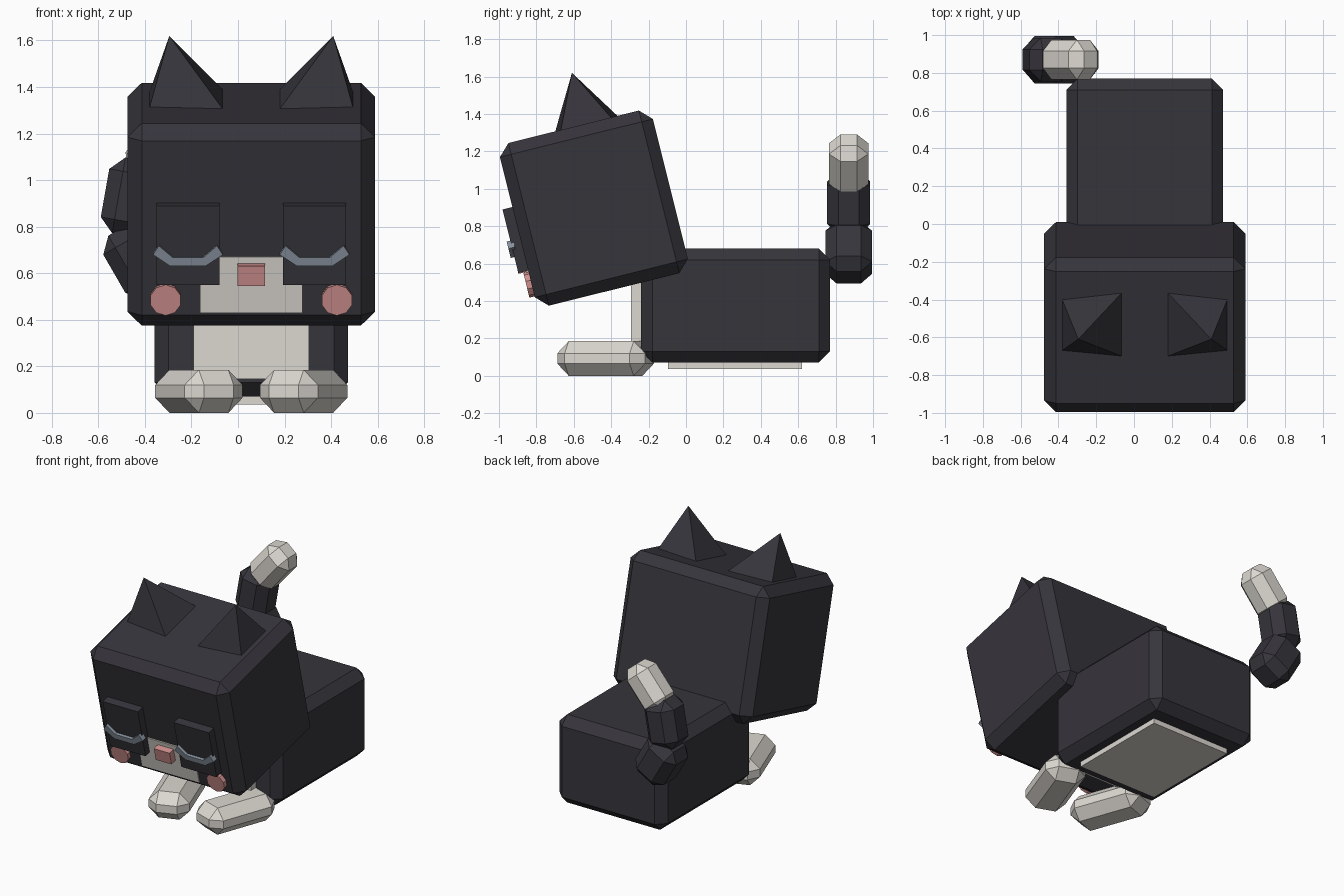
import bpy
import bmesh
from math import radians
from mathutils import Matrix, Vector

if "Cube" in bpy.data.objects:
    bpy.data.objects.remove(bpy.data.objects["Cube"], do_unlink=True)


def material(name, colour):
    m = bpy.data.materials.new(name)
    m.use_nodes = True
    m.diffuse_color = (*colour, 1)
    bsdf = next(n for n in m.node_tree.nodes if n.type == "BSDF_PRINCIPLED")
    bsdf.inputs["Base Color"].default_value = (*colour, 1)
    return m


DARK = material("charcoal fur", (0.037, 0.035, 0.044))
WHITE = material("cream fur", (0.72, 0.69, 0.64))
PINK = material("pink", (0.62, 0.28, 0.27))
GREY = material("blue grey", (0.24, 0.28, 0.33))

MID_X = 0.057
HEAD = Matrix.Translation((MID_X, -0.4925, 0.8965)) @ Matrix.Rotation(radians(14), 4, "X")


def finish(name, bm, mat, matrix):
    bm.transform(matrix)
    bmesh.ops.recalc_face_normals(bm, faces=bm.faces)
    mesh = bpy.data.meshes.new(name)
    bm.to_mesh(mesh)
    bm.free()
    mesh.materials.append(mat)
    obj = bpy.data.objects.new(name, mesh)
    bpy.context.collection.objects.link(obj)
    return obj


def box(name, mat, size, centre, bevel=0.0, frame=Matrix(), turn=0, axis="Z"):
    """Box with optional single-step chamfer, turned about its own centre."""
    bm = bmesh.new()
    bmesh.ops.create_cube(bm, size=1, matrix=Matrix.Diagonal((*size, 1)))
    if bevel:
        bmesh.ops.bevel(bm, geom=bm.edges[:], offset=bevel, segments=1,
                        profile=0.5, affect="EDGES")
    local = Matrix.Translation(centre) @ Matrix.Rotation(radians(turn), 4, axis)
    return finish(name, bm, mat, frame @ local)


def plate(name, mat, outline, front, back, frame):
    """Outline in x and z, extruded from front to back."""
    bm = bmesh.new()
    face = bm.faces.new([bm.verts.new((x, front, z)) for x, z in outline])
    new = bmesh.ops.extrude_face_region(bm, geom=[face])["geom"]
    moved = [v for v in new if isinstance(v, bmesh.types.BMVert)]
    bmesh.ops.translate(bm, verts=moved, vec=(0, back - front, 0))
    return finish(name, bm, mat, frame)


def ear(name, side):
    """Four-sided pyramid, longer at the inner edge."""
    bm = bmesh.new()
    base = [(0.437, -0.071), (0.122, -0.102), (0.122, 0.243), (0.437, 0.207)]
    ring = [bm.verts.new((side * x, y, 0.446)) for x, y in base]
    tip = bm.verts.new((side * 0.352, 0.061, 0.73))
    bm.faces.new(ring)
    for a, b in zip(ring, ring[1:] + ring[:1]):
        bm.faces.new((a, b, tip))
    finish(name, bm, DARK, HEAD)


def cheek(name, side):
    bm = bmesh.new()
    bmesh.ops.create_cone(bm, cap_ends=True, segments=10, radius1=0.068,
                          radius2=0.068, depth=0.05)
    place = Matrix.Translation((side * 0.368, -0.425, -0.313))
    finish(name, bm, PINK, HEAD @ place @ Matrix.Rotation(radians(90), 4, "X"))


# Body with chest and belly patches
box("body", DARK, (0.83, 1.01, 0.61), (MID_X, 0.265, 0.375), 0.06)
box("chest_patch", WHITE, (0.495, 0.1, 0.434), (MID_X, -0.245, 0.363))
box("belly_patch", WHITE, (0.6, 0.715, 0.08), (MID_X, 0.2625, 0.075))

# Head and muzzle
box("head", DARK, (1.065, 0.843, 0.896), (0, 0, 0), 0.062, HEAD)
box("muzzle", WHITE, (0.44, 0.05, 0.247), (0, -0.405, -0.25), 0, HEAD)
box("nose", PINK, (0.12, 0.07, 0.088), (0, -0.44, -0.2), 0, HEAD)

# Paired features and paws
half_lid = [(0.075, -0.151), (0.15, -0.1), (0.125, -0.061), (0.065, -0.113)]
lid_outline = half_lid + [(-x, z) for x, z in reversed(half_lid)]
for side, label in ((-1, "right"), (1, "left")):
    ear(label + "_ear", side)
    cheek(label + "_cheek", side)
    box(label + "_eye_patch", DARK, (0.27, 0.08, 0.35),
        (side * 0.272, -0.436, -0.064), 0, HEAD)
    plate(label + "_closed_eye", GREY, lid_outline, -0.496, -0.46,
          HEAD @ Matrix.Translation((side * 0.272, 0, 0)))
    box(label + "_paw", WHITE, (0.265, 0.5, 0.185),
        (MID_X + side * 0.225, -0.43, 0.0925), 0.065, turn=-20 * side)

# Curling tail
box("tail_base", DARK, (0.25, 0.25, 0.31), (-0.423, 0.87, 0.66), 0.06, turn=-30, axis="Y")
box("tail_middle", DARK, (0.23, 0.23, 0.33), (-0.458, 0.87, 0.925), 0.06, turn=10, axis="Y")
box("tail_tip", WHITE, (0.21, 0.21, 0.33), (-0.335, 0.87, 1.134), 0.06, turn=40, axis="Y")
